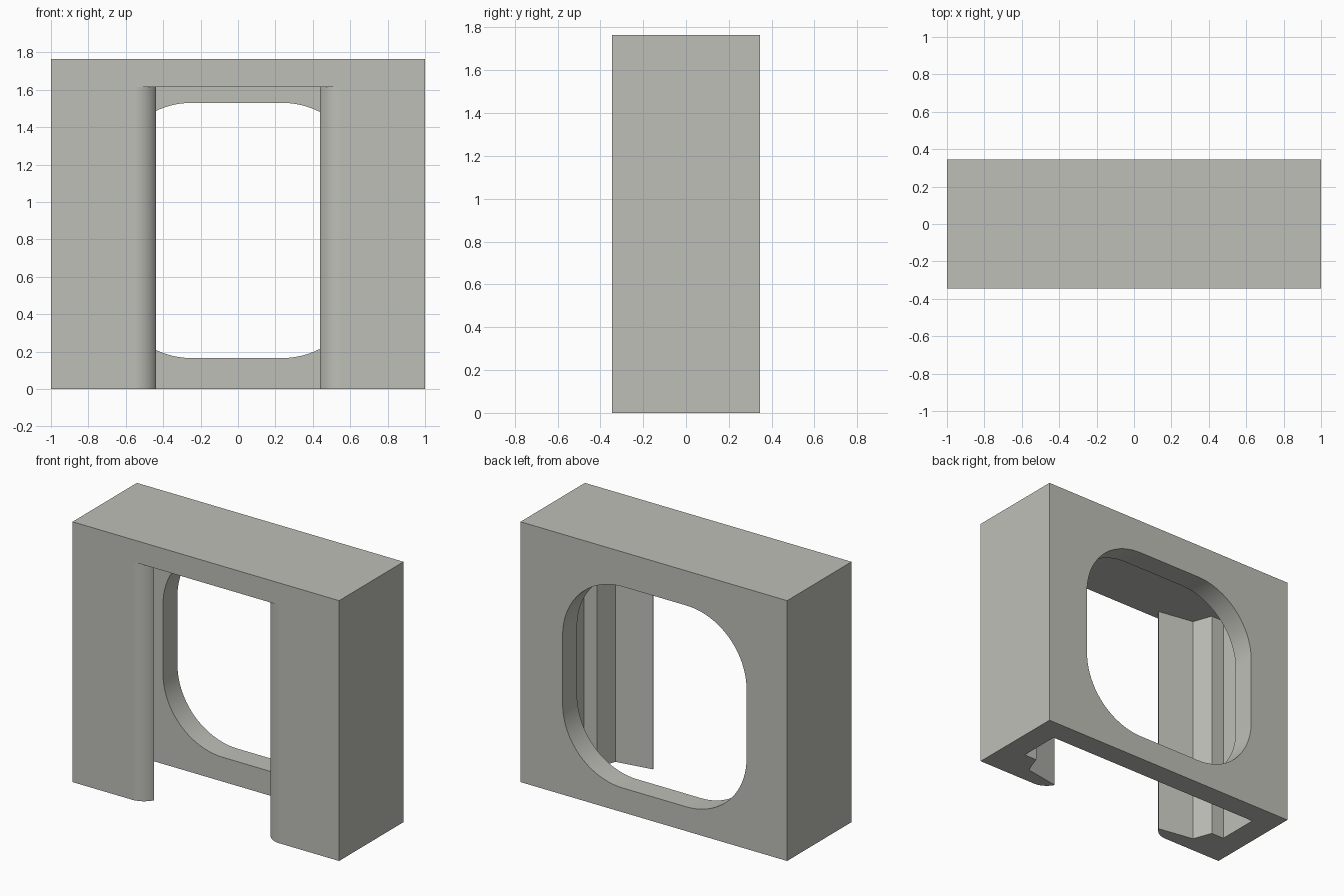
import bpy, bmesh, math

if "Cube" in bpy.data.objects:
    bpy.data.objects.remove(bpy.data.objects["Cube"])

W, D, H = 1.0, 0.345, 1.765          # half width, half depth, height
SLOT_TOP = 1.615


def prism(name, pts, to_xyz, lo, hi):
    """Extrude a 2D outline between two levels."""
    bm = bmesh.new()
    a = [bm.verts.new(to_xyz(p, lo)) for p in pts]
    b = [bm.verts.new(to_xyz(p, hi)) for p in pts]
    bm.faces.new(a)
    bm.faces.new(b[::-1])
    n = len(pts)
    for i in range(n):
        j = (i + 1) % n
        bm.faces.new((a[i], b[i], b[j], a[j]))
    bmesh.ops.recalc_face_normals(bm, faces=bm.faces)
    me = bpy.data.meshes.new(name)
    bm.to_mesh(me)
    bm.free()
    ob = bpy.data.objects.new(name, me)
    bpy.context.collection.objects.link(ob)
    return ob


def arc(cx, cy, r, a0, a1, n):
    return [(cx + r * math.cos(math.radians(a0 + (a1 - a0) * i / n)),
             cy + r * math.sin(math.radians(a0 + (a1 - a0) * i / n)))
            for i in range(n + 1)]


def plan(p, z):
    return (p[0], p[1], z)


def elevation(p, y):
    return (p[0], y, p[1])


# solid block
block = prism("housing_block", [(-W, -D), (W, -D), (W, D), (-W, D)], plan, 0, H)

# undercut slot, open below and in front, with rounded lips
r = 0.1286
half = [(0.835, 0.19), (0.835, -0.10), (0.738, -0.10), (0.69, -0.231)]
half += [(x, y) for x, y in arc(0.553, -D + r, r, 206.6, 270, 10)]
half += [(0.553, -0.6)]
slot = prism("slot_cutter", half + [(-x, y) for x, y in reversed(half)],
             plan, -0.3, SLOT_TOP)

# rounded window through the back wall
cx, hw, z0, z1, R = -0.006, 0.69, 0.165, 1.53, 0.45
outline = []
for sx, z, a in ((1, z1 - R, 0), (-1, z1 - R, 90), (-1, z0 + R, 180), (1, z0 + R, 270)):
    outline += arc(cx + sx * (hw - R), z, R, a, a + 90, 20)
window = prism("window_cutter", outline, elevation, 0.1, 0.6)

# cut the block
bpy.context.view_layer.objects.active = block
block.select_set(True)
for cutter in (slot, window):
    m = block.modifiers.new(cutter.name, 'BOOLEAN')
    m.operation, m.solver, m.object = 'DIFFERENCE', 'EXACT', cutter
    bpy.ops.object.modifier_apply(modifier=m.name)
    bpy.data.objects.remove(cutter)

# smooth curves, crisp corners
bpy.ops.object.shade_smooth_by_angle(angle=math.radians(25))
wn = block.modifiers.new("even_normals", 'WEIGHTED_NORMAL')
wn.keep_sharp = True

grey = bpy.data.materials.new("warm_grey")
grey.diffuse_color = (0.52, 0.52, 0.48, 1)
grey.use_nodes = True
grey.node_tree.nodes["Principled BSDF"].inputs["Base Color"].default_value = grey.diffuse_color
block.data.materials.clear()
block.data.materials.append(grey)
